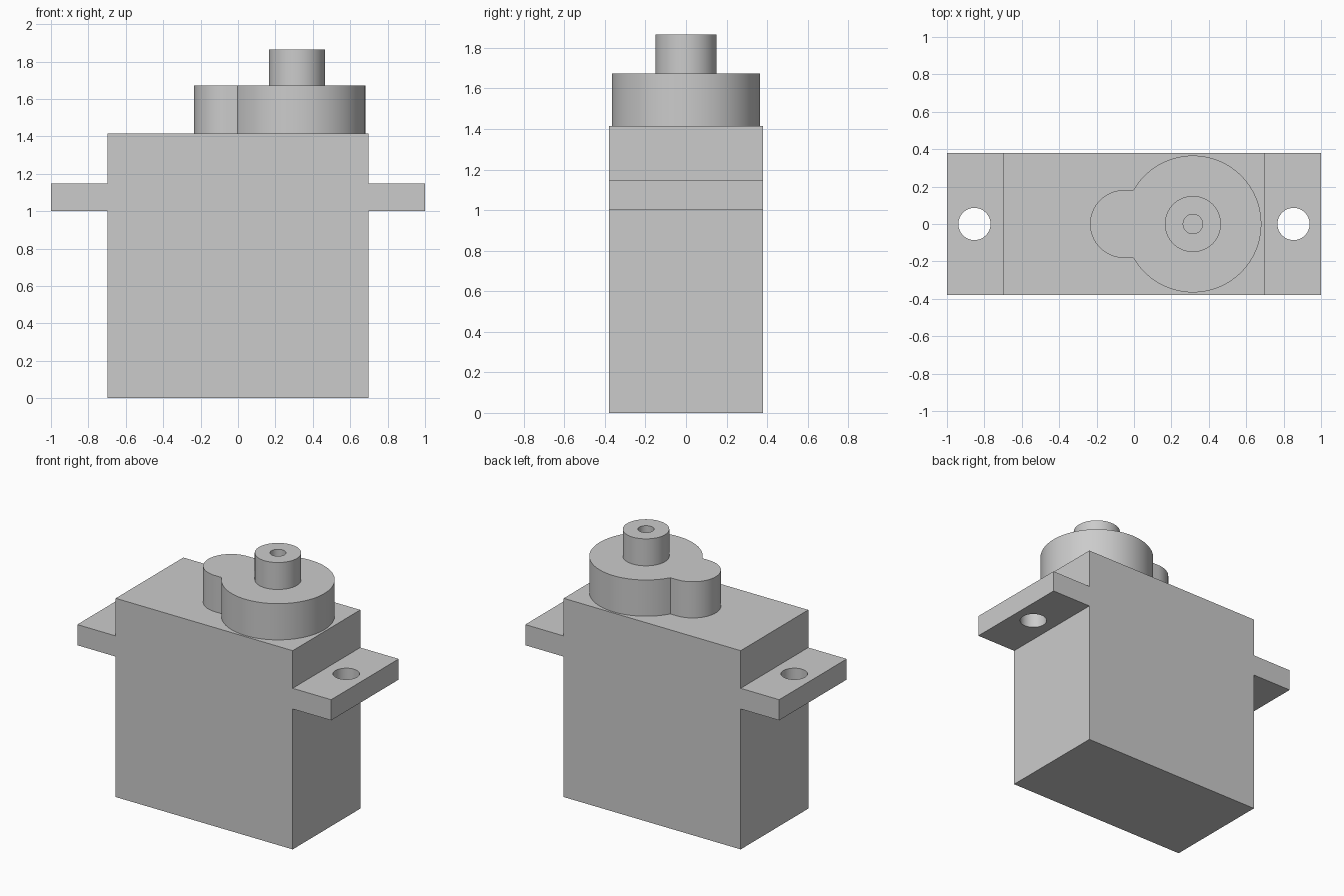
import bpy
import bmesh
from math import pi, sin, cos, atan2, sqrt, radians
from mathutils import Vector

if "Cube" in bpy.data.objects:
    bpy.data.objects.remove(bpy.data.objects["Cube"], do_unlink=True)

grey = bpy.data.materials.new("plain_grey")
grey.use_nodes = True
colour = (0.6, 0.6, 0.6, 1)
grey.diffuse_color = colour
grey.node_tree.nodes["Principled BSDF"].inputs["Base Color"].default_value = colour


def extrude(name, outline, direction):
    """Solid made by sweeping a closed outline along a direction."""
    bm = bmesh.new()
    face = bm.faces.new([bm.verts.new(p) for p in outline])
    result = bmesh.ops.extrude_face_region(bm, geom=[face], use_keep_orig=True)
    moved = [g for g in result["geom"] if isinstance(g, bmesh.types.BMVert)]
    bmesh.ops.translate(bm, verts=moved, vec=Vector(direction))
    bmesh.ops.recalc_face_normals(bm, faces=bm.faces)
    mesh = bpy.data.meshes.new(name)
    bm.to_mesh(mesh)
    bm.free()
    mesh.materials.append(grey)
    obj = bpy.data.objects.new(name, mesh)
    bpy.context.collection.objects.link(obj)
    return obj


def arc(cx, r, start, end, z, steps):
    """Points on an arc centred on the x axis."""
    angles = [start + (end - start) * i / steps for i in range(steps + 1)]
    return [(cx + r * cos(a), r * sin(a), z) for a in angles]


def cylinder(name, cx, r, bottom, top):
    return extrude(name, arc(cx, r, 0, 2 * pi, bottom, 64)[:-1], (0, 0, top - bottom))


def activate(obj):
    bpy.ops.object.select_all(action='DESELECT')
    obj.select_set(True)
    bpy.context.view_layer.objects.active = obj


def drill(obj, cx, r, bottom, top):
    cutter = cylinder("hole_cutter", cx, r, bottom, top)
    cutter.hide_render = True
    mod = obj.modifiers.new("hole", 'BOOLEAN')
    mod.operation = 'DIFFERENCE'
    mod.solver = 'EXACT'
    mod.object = cutter
    activate(obj)
    bpy.ops.object.modifier_apply(modifier=mod.name)
    bpy.data.objects.remove(cutter, do_unlink=True)


# Case with mounting ears, one cross-shaped profile swept front to back
half_depth = 0.38
case_top, cap_top, shaft_top = 1.415, 1.673, 1.865
right_side = [(0.697, 0), (0.697, 1.0), (1, 1.0), (1, 1.147), (0.697, 1.147), (0.697, case_top)]
profile = right_side + [(-x, z) for x, z in reversed(right_side)]
case = extrude("case_with_ears", [(x, -half_depth, z) for x, z in profile],
               (0, 2 * half_depth, 0))
for side in (-1, 1):
    drill(case, side * 0.853, 0.086, 0.9, 1.25)

# Gear cover: large disc joined to a smaller rounded lobe
axis_x, big_r, lobe_r = 0.315, 0.366, 0.181
lobe_x = -0.235 + lobe_r
meet = atan2(lobe_r, -sqrt(big_r ** 2 - lobe_r ** 2))
outline = (arc(axis_x, big_r, -meet, meet, case_top, 64)
           + arc(lobe_x, lobe_r, pi / 2, 3 * pi / 2, case_top, 32))
cover = extrude("gear_cover", outline, (0, 0, cap_top - case_top))

# Output shaft with a screw hole in its end
shaft = cylinder("output_shaft", axis_x, 0.15, cap_top, shaft_top)
drill(shaft, axis_x, 0.052, cap_top + 0.01, shaft_top + 0.1)

for obj in (case, cover, shaft):
    activate(obj)
    bpy.ops.object.shade_smooth_by_angle(angle=radians(30))
